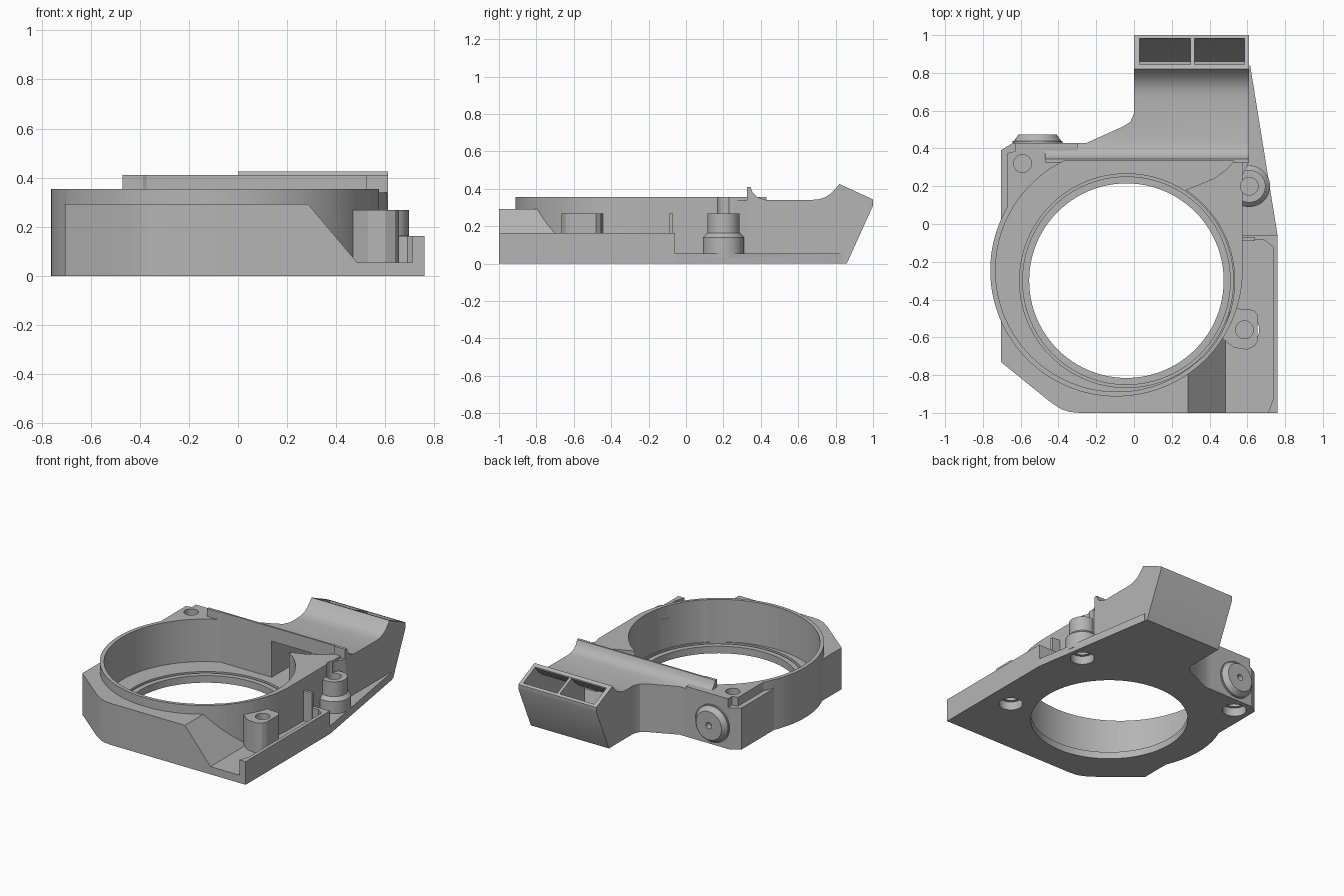
import bpy, bmesh, math
from mathutils import Matrix, Vector

if "Cube" in bpy.data.objects:
    bpy.data.objects.remove(bpy.data.objects["Cube"])

grey = bpy.data.materials.new("light_grey")
grey.diffuse_color = (0.46, 0.46, 0.46, 1)
grey.use_nodes = True
grey.node_tree.nodes["Principled BSDF"].inputs["Base Color"].default_value = grey.diffuse_color


def make(name, bm):
    bmesh.ops.recalc_face_normals(bm, faces=bm.faces)
    me = bpy.data.meshes.new(name)
    bm.to_mesh(me)
    bm.free()
    me.materials.append(grey)
    ob = bpy.data.objects.new(name, me)
    bpy.context.collection.objects.link(ob)
    return ob


def prism(name, pts, a, b, axis="z"):
    """Extrude a 2D profile from a to b: xy along z, yz along x, xz along y."""
    place = {"z": lambda p, t: (p[0], p[1], t),
             "x": lambda p, t: (t, p[0], p[1]),
             "y": lambda p, t: (p[0], t, p[1])}[axis]
    bm = bmesh.new()
    lo = [bm.verts.new(place(p, a)) for p in pts]
    hi = [bm.verts.new(place(p, b)) for p in pts]
    bm.faces.new(lo)
    bm.faces.new(hi)
    n = len(pts)
    for i in range(n):
        j = (i + 1) % n
        bm.faces.new((lo[i], lo[j], hi[j], hi[i]))
    return make(name, bm)


def cone(name, x, y, z0, z1, r0, r1=None, seg=48):
    bm = bmesh.new()
    bmesh.ops.create_cone(bm, cap_ends=True, segments=seg, radius1=r0,
                          radius2=r0 if r1 is None else r1, depth=z1 - z0,
                          matrix=Matrix.Translation((x, y, (z0 + z1) / 2)))
    return make(name, bm)


def arc(cx, cy, r, a0, a1, n):
    angs = [math.radians(a0 + (a1 - a0) * i / n) for i in range(n + 1)]
    return [(cx + r * math.cos(a), cy + r * math.sin(a)) for a in angs]


def combine(target, other, op):
    m = target.modifiers.new(op, "BOOLEAN")
    m.operation, m.solver, m.object = op, "EXACT", other
    bpy.context.view_layer.objects.active = target
    bpy.ops.object.modifier_apply(modifier=m.name)
    bpy.data.objects.remove(other, do_unlink=True)


# Base plate with slanted right edge
FLOOR = 0.055
front_left = [(-0.705, -0.73), (-0.44, -0.945), (-0.385, -0.98), (-0.34, -0.995), (-0.29, -1)]
housing = prism("fan_housing", front_left + [
    (0.76, -1), (0.76, -0.06), (0.615, 0.84), (0.3, 0.84), (0.1, 0.4),
    (-0.64, 0.43), (-0.705, 0.39)], 0, FLOOR)

# Outer shell: low body, front ramp, scroll wall, corner and rear deck
solids = [
    prism("body", front_left + [(0.285, -1), (0.285, 0.3), (-0.2, 0.43),
                                (-0.64, 0.43), (-0.705, 0.39)], 0, 0.293),
    prism("ramp", [(0.27, 0.01), (0.485, 0.01), (0.485, FLOOR), (0.285, 0.293), (0.27, 0.293)],
          -1, -0.61, "y"),
    prism("scroll", arc(-0.093, -0.245, 0.668, 0, -241, 90) + [(0.575, 0.335)], 0, 0.355),
    prism("corner", [(-0.67, 0.05), (-0.67, 0.375), (-0.63, 0.385), (-0.63, 0.43),
                     (-0.3, 0.43), (-0.3, 0.3), (-0.5, 0.05)], 0.02, 0.355),
    prism("rear_deck", [(-0.5, 0.25), (-0.5, 0.43), (-0.25, 0.43), (-0.06, 0.515),
                        (-0.02, 0.54), (0, 0.585), (0.05, 0.62), (0.61, 0.62),
                        (0.61, 0.33), (0.57, 0.25)], 0, 0.34),
    prism("outlet_duct", [(0.34, 0), (0.86, 0), (1, 0.31), (1, 0.343), (0.82, 0.425),
                          (0.80, 0.4), (0.775, 0.375), (0.745, 0.355), (0.71, 0.344),
                          (0.67, 0.34), (0.34, 0.34)], 0, 0.61, "x"),
    prism("cross_rib", [(0.325, 0.3), (0.325, 0.41), (0.345, 0.41), (0.355, 0.382),
                        (0.375, 0.36), (0.4, 0.348), (0.43, 0.34), (0.43, 0.3)],
          -0.47, 0.61, "x"),
]
for s in solids:
    combine(housing, s, "UNION")

# Fan chamber, with a tongue left standing at the outlet
chamber = (arc(-0.04, -0.30, 0.573, 57, -45, 36) + arc(-0.09, -0.245, 0.643, -47, -244, 72)
           + [(0.53, 0.333), (0.49, 0.29), (0.43, 0.245), (0.36, 0.215)])
cuts = [
    prism("chamber", chamber, FLOOR, 0.6),
    prism("duct_hollow", [(0.3, FLOOR), (0.86, FLOOR), (0.98, 0.32), (0.985, 0.45),
                          (0.845, 0.45), (0.845, 0.405), (0.81, 0.365), (0.76, 0.325),
                          (0.7, 0.31), (0.3, 0.31)], 0.03, 0.585, "x"),
    cone("lip_groove", -0.04, -0.30, 0.03, 0.3, 0.566, seg=96),
    cone("bore", -0.04, -0.30, -0.1, 0.3, 0.515, seg=96),
]
for c in cuts:
    combine(housing, c, "DIFFERENCE")

# Screw bosses on the right shelf
bosses = [
    cone("boss_flange", 0.61, 0.2, 0.03, 0.14, 0.11),
    cone("boss_shoulder", 0.61, 0.2, 0.14, 0.165, 0.11, 0.085),
    cone("boss_post", 0.61, 0.2, 0.1, 0.268, 0.086),
    prism("side_boss", [(0.46, -0.6), (0.53, -0.655), (0.6, -0.665), (0.64, -0.645),
                        (0.655, -0.62), (0.655, -0.48), (0.635, -0.455),
                        (0.56, -0.45), (0.52, -0.43)], 0.03, 0.268),
    # Low side rail turning into a cross wall, with a taller post
    prism("side_rail", [(0.71, -1), (0.76, -1), (0.76, -0.06), (0.565, -0.06),
                        (0.565, -0.085), (0.69, -0.085), (0.735, -0.12), (0.735, -0.93)],
          0.01, 0.163),
    prism("wall_post", [(0.56, -0.09), (0.64, -0.09), (0.64, -0.07), (0.56, -0.07)],
          0.03, 0.268),
]
for b in bosses:
    combine(housing, b, "UNION")

# Screw holes from above and counterbores from below
for x, y, top in ((-0.59, 0.32, 0.355), (0.61, 0.2, 0.268), (0.585, -0.56, 0.268)):
    combine(housing, cone("hole", x, y, top - 0.05, top + 0.1, 0.047, seg=32), "DIFFERENCE")
    combine(housing, cone("counterbore", x, y, -0.1, 0.06, 0.078, seg=32), "DIFFERENCE")
    combine(housing, cone("shaft", x, y, 0.02, 0.18, 0.058, seg=32), "DIFFERENCE")

# Raised lip around the bore
lip = cone("bore_lip", -0.04, -0.30, 0.01, 0.05, 0.552, seg=96)
combine(lip, cone("lip_bore", -0.04, -0.30, -0.1, 0.2, 0.515, seg=96), "DIFFERENCE")

# Divider between the two outlet openings
divider = prism("duct_divider", [(0.7, 0.04), (0.87, 0.04), (0.99, 0.32), (0.99, 0.346),
                                 (0.84, 0.414), (0.8, 0.37), (0.7, 0.32)], 0.3, 0.32, "x")

# Conical side fitting on the back left
fitting = cone("side_fitting", 0, 0, 0, 0.045, 0.132, 0.1)
combine(fitting, cone("fitting_base", 0, 0, -0.04, 0.01, 0.132), "UNION")
combine(fitting, cone("fitting_hole", 0, 0, 0.0, 0.1, 0.022, seg=24), "DIFFERENCE")
fitting.data.transform(Matrix.Translation((-0.51, 0.43, 0.15)) @ Matrix.Rotation(-math.pi / 2, 4, "X"))

for ob in (housing, lip, divider, fitting):
    bpy.ops.object.select_all(action="DESELECT")
    ob.select_set(True)
    bpy.context.view_layer.objects.active = ob
    bpy.ops.object.shade_smooth_by_angle(angle=math.radians(25))
